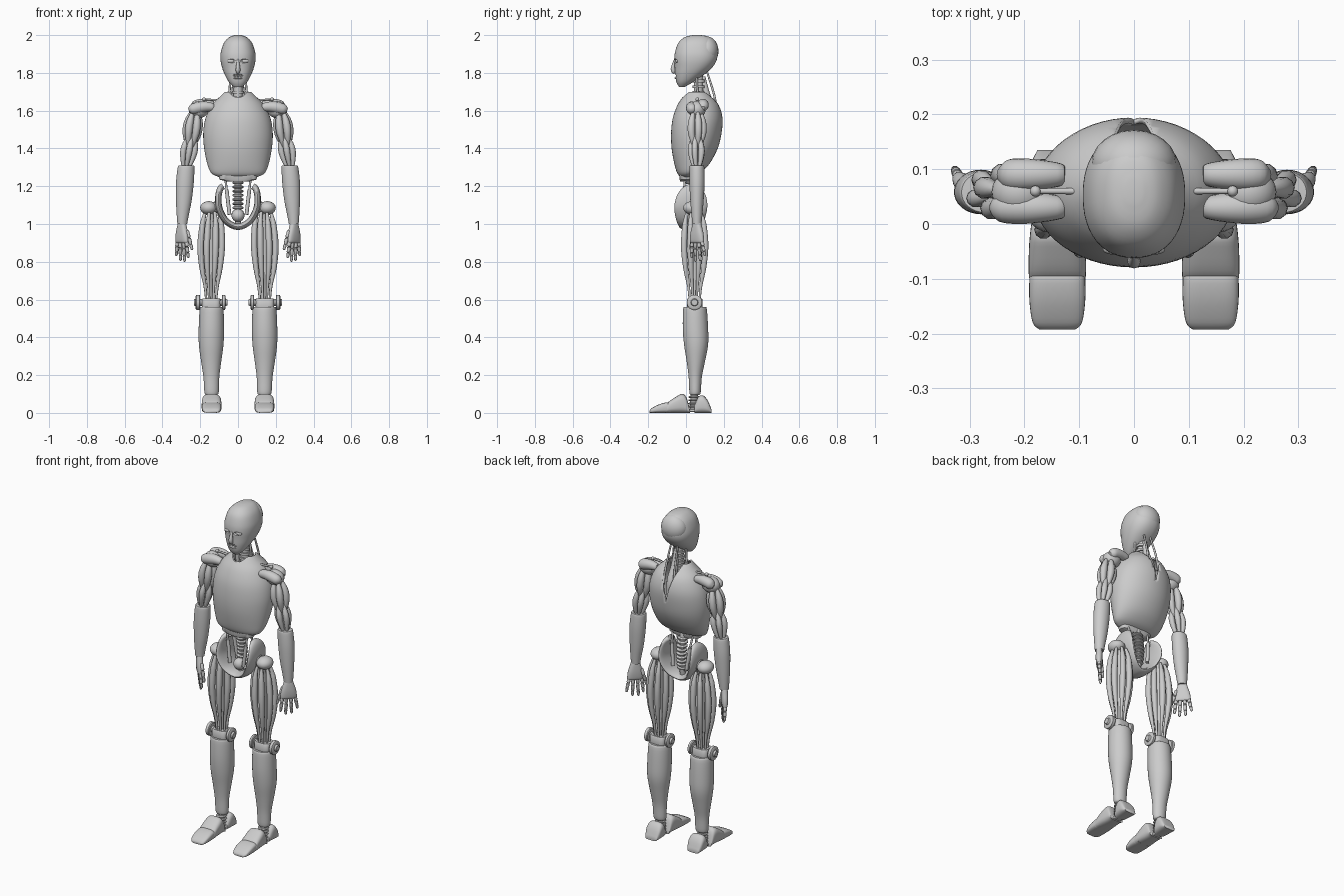
import bpy, bmesh, math
from mathutils import Vector, Matrix


def finish(bm, name, mirror=False):
    bmesh.ops.recalc_face_normals(bm, faces=bm.faces)
    me = bpy.data.meshes.new(name)
    bm.to_mesh(me)
    bm.free()
    ob = bpy.data.objects.new(name, me)
    bpy.context.collection.objects.link(ob)
    if mirror:
        ob.modifiers.new("mirror", 'MIRROR').use_mirror_merge = False
    return ob


def spline(rows, k):
    """Catmull-Rom interpolation of tuples, k steps per span."""
    if k < 2:
        return rows
    out = []
    for i in range(len(rows) - 1):
        a, b, c, d = rows[max(i - 1, 0)], rows[i], rows[i + 1], rows[min(i + 2, len(rows) - 1)]
        for j in range(k):
            t = j / k
            out.append(tuple(.5 * (2 * q + (r - p) * t + (2 * p - 5 * q + 4 * r - s) * t * t
                             + (3 * q - p - 3 * r + s) * t ** 3) for p, q, r, s in zip(a, b, c, d)))
    return out + [rows[-1]]


def skin(name, rings, mirror=False, caps=(True, True)):
    bm = bmesh.new()
    vs = [[bm.verts.new(p) for p in r] for r in rings]
    n = len(vs[0])
    for a, b in zip(vs, vs[1:]):
        for i in range(n):
            bm.faces.new((a[i], a[(i + 1) % n], b[(i + 1) % n], b[i]))
    for ring, cap in zip((vs[0], vs[-1]), caps):
        if cap:
            bm.faces.new(ring)
    return finish(bm, name, mirror)


def loft(name, rows, mirror=False, p=2.0, n=32, k=4, axis='z', caps=(True, True), turn=None):
    """rows: (position, centre x, half width, low, high) along z or y."""
    rings = []
    for t, cx, hw, lo, hi in spline(rows, k):
        ring = []
        for i in range(n):
            a = 2 * math.pi * i / n
            c, s = math.cos(a), math.sin(a)
            x = cx + hw * math.copysign(abs(c) ** (2 / p), c)
            d = (lo + hi) / 2 + (hi - lo) / 2 * math.copysign(abs(s) ** (2 / p), s)
            v = Vector((x, d, t) if axis == 'z' else (x, t, d))
            ring.append(turn @ v if turn else v)
        rings.append(ring)
    return skin(name, rings, mirror, caps)


def tube(name, rows, mirror=False, n=12, k=1):
    """rows: (x, y, z, radius)."""
    rows = spline(rows, k)
    pts = [Vector(r[:3]) for r in rows]
    d = (pts[-1] - pts[0]).normalized()
    ref = Vector((0, 1, 0)) if abs(d.y) < .8 else Vector((1, 0, 0))
    rings = []
    for i, q in enumerate(pts):
        t = (pts[min(i + 1, len(pts) - 1)] - pts[max(i - 1, 0)]).normalized()
        u = t.cross(ref).normalized()
        v = t.cross(u)
        rings.append([q + rows[i][3] * (u * math.cos(2 * math.pi * j / n) + v * math.sin(2 * math.pi * j / n))
                      for j in range(n)])
    return skin(name, rings, mirror)


def ball(name, loc, size, mirror=False):
    bm = bmesh.new()
    bmesh.ops.create_uvsphere(bm, u_segments=24, v_segments=14, radius=1,
                              matrix=Matrix.Translation(loc) @ Matrix.Diagonal((*size, 1)))
    return finish(bm, name, mirror)


def cut(ob, cutter):
    m = ob.modifiers.new("cut", 'BOOLEAN')
    m.operation, m.object = 'DIFFERENCE', cutter
    cutter.hide_render = True
    cutter.display_type = 'WIRE'


# Head with eye sockets, mouth, nose, brow, ears of the skull cap
head = loft("head", [(2.0, 0, .015, .04, .08), (1.99, 0, .045, -.005, .125), (1.96, 0, .074, -.04, .15),
                     (1.91, 0, .091, -.058, .165), (1.87, 0, .093, -.062, .163), (1.83, 0, .085, -.06, .14),
                     (1.79, 0, .07, -.058, .095), (1.75, 0, .047, -.05, .035), (1.725, 0, .022, -.036, -.008)],
            p=2.25, n=48)
cut(head, ball("eye_cutter", (.037, -.062, 1.863), (.024, .014, .012), True))
cut(head, ball("mouth_cutter", (0, -.06, 1.785), (.032, .014, .008)))
ball("eye", (.037, -.046, 1.863), (.02, .01, .011), True)
for i in range(6):
    ball("tooth", (-.0225 + .009 * i, -.048, 1.785), (.004, .006, .007))
tube("nose", [(0, -.058, 1.875, .004), (0, -.064, 1.85, .008), (0, -.069, 1.822, .012), (0, -.064, 1.805, .011),
              (0, -.056, 1.802, .004)], k=3)
ball("lower_lip", (0, -.052, 1.772), (.024, .009, .005))
ball("skull_cap", (0, .11, 1.915), (.078, .062, .078))

# Neck column, pistons and rear cables
tube("neck_column", [(0, .07, 1.55, .026), (0, .065, 1.8, .024)])
for i in range(6):
    z = 1.6 + .03 * i
    tube("neck_ring", [(0, .068, z, .033), (0, .068, z + .014, .033)], n=20)
tube("neck_piston", [(.047, .065, 1.6, .011), (.045, .06, 1.7, .011), (.045, .06, 1.7, .006), (.038, .055, 1.81, .006)], True)
tube("neck_cable", [(.034, .165, 1.58, .006), (.03, .15, 1.68, .006), (.022, .11, 1.81, .005)], True, k=4)
tube("upper_spine", [(0, .15, 1.52, .02), (0, .14, 1.6, .025), (0, .11, 1.68, .02), (0, .09, 1.78, .012)], k=4)

# Chest shell with dipped collar and V notch in the back
chest = loft("chest", [(1.25, 0, .105, -.03, .035), (1.27, 0, .142, -.047, .075), (1.32, 0, .163, -.062, .125),
                       (1.40, 0, .179, -.076, .168), (1.48, 0, .184, -.079, .188), (1.56, 0, .172, -.07, .194),
                       (1.63, 0, .138, -.045, .176), (1.675, 0, .095, -.015, .14), (1.70, 0, .07, .005, .112)],
             n=56, caps=(True, False))
shell = chest.modifiers.new("shell", 'SOLIDIFY')
shell.thickness, shell.offset = .01, -1
cut(chest, tube("collar_cutter", [(0, -.2, 1.72, .05), (0, .3, 1.72, .05)], n=32))
cut(chest, skin("notch_cutter", [[(0, y, 1.5), (.055, y, 1.72), (-.055, y, 1.72)] for y in (.085, .3)]))
loft("chest_base", [(1.225, 0, .06, -.03, .035), (1.235, 0, .098, -.034, .04), (1.265, 0, .105, -.036, .045)], p=3, k=1)

# Waist spine and pistons
tube("spine", [(0, .025, 1.25, .018), (0, .04, 1.12, .018), (0, .03, 1.0, .016)], k=3)
for i in range(9):
    z, y = 1.225 - .022 * i, .028 + .014 * math.sin(math.pi * i / 9)
    tube("vertebra", [(0, y, z, .024), (0, y, z - .004, .03), (0, y, z - .01, .03), (0, y, z - .014, .024)], n=20)
ball("pelvis_ball", (0, .015, 1.045), (.034, .034, .034))
for y in (-.012, .06):
    tube("waist_piston", [(.068, y * .5, 1.25, .006), (.06, y * .8, 1.18, .006), (.06, y * .8, 1.18, .01),
                          (.045, y, 1.05, .01)], True)

# Pelvis saddle: a U-shaped band, wide at the wings and narrow in the middle
half = [(-.078, 1.2, .005, .055), (-.095, 1.185, -.025, .085), (-.104, 1.14, -.052, .108),
        (-.098, 1.08, -.062, .112), (-.062, 1.015, -.05, .095), (0, .985, -.036, .075)]
band = spline(half + [(-x, z, a, b) for x, z, a, b in half[-2::-1]], 4)
rings = []
for i, (x, z, a, b) in enumerate(band):
    q, r = band[max(i - 1, 0)], band[min(i + 1, len(band) - 1)]
    nx, nz = Vector((r[1] - q[1], q[0] - r[0])).normalized()
    rings.append([(x + nx * .017 * math.cos(t), (a + b) / 2 + (b - a) / 2 * math.sin(t), z + nz * .017 * math.cos(t))
                  for t in [2 * math.pi * j / 24 for j in range(24)]])
skin("pelvis_saddle", rings)

# Hips
ball("hip_joint", (.155, .035, 1.085), (.045, .05, .036), True)
tube("hip_axle", [(.09, .035, 1.09, .035), (.125, .035, 1.088, .03)], True, n=24)


def strands(name, axis, count, phase=0):
    """Bundle of muscle strands; axis: (x, y, z, ring radius, strand radius)."""
    for i in range(count):
        a = phase + 2 * math.pi * i / count
        tube(name, [(x + R * math.cos(a), y + R * math.sin(a), z, r) for x, y, z, R, r in axis], True, n=10, k=4)


# Thighs
strands("thigh_strand", [(.138, .042, 1.065, .038, .008), (.138, .044, 1.02, .05, .012), (.139, .045, .98, .055, .016),
                         (.142, .046, .88, .061, .017), (.143, .046, .77, .052, .014), (.142, .046, .67, .035, .008),
                         (.142, .046, .59, .028, .006)], 8, math.pi / 8)
tube("thigh_core", [(.14, .04, 1.07, .03), (.14, .045, 1.0, .016), (.142, .045, .6, .014)], True)

# Knees
loft("knee_block", [(.54, .142, .045, .01, .085), (.55, .142, .049, .006, .088), (.6, .142, .049, .006, .088),
                    (.606, .142, .045, .01, .084)], True, p=3.5, k=1)
for x0, x1 in ((.2, .224), (.086, .066)):
    s = math.copysign(1, x1 - x0)
    tube("knee_disc", [(x0 - .02 * s, .045, .585, .018), (x0, .045, .585, .018), (x0, .045, .585, .036),
                       (x0 + .004 * s, .045, .585, .04), (x1 - .004 * s, .045, .585, .04), (x1, .045, .585, .034),
                       (x1, .045, .585, .02), (x1 + .01 * s, .045, .585, .016)], True, n=28)

# Shins
loft("shin", [(.56, .14, .055, -.008, .1), (.55, .14, .063, -.015, .11), (.45, .141, .067, -.017, .117),
              (.36, .142, .065, -.01, .117), (.27, .142, .053, .004, .1), (.19, .141, .042, .014, .084),
              (.11, .14, .038, .018, .078), (.095, .14, .03, .024, .07)], True)

# Ankles and feet
tube("ankle_post", [(.14, .045, .11, .02), (.14, .04, .02, .02)], True)
for i in range(4):
    z = .028 + .017 * i
    tube("ankle_coil", [(.14, .042, z, .026), (.14, .042, z + .005, .03), (.14, .042, z + .01, .026)], True, n=20)
loft("sole_bar", [(-.01, .14, .025, .004, .02), (.08, .14, .025, .004, .02)], True, p=4, axis='y', k=1)
loft("toe", [(-.193, .14, .032, 0, .012), (-.18, .14, .045, 0, .026), (-.14, .14, .051, 0, .046),
             (-.1, .14, .051, 0, .056), (-.082, .14, .049, 0, .05)], True, p=3.5, axis='y')
loft("midfoot", [(-.112, .14, .046, 0, .022), (-.095, .14, .052, 0, .056), (-.05, .14, .052, 0, .087),
                 (-.02, .14, .05, 0, .1), (.002, .14, .047, 0, .082), (.02, .14, .042, 0, .02)], True, p=3.2, axis='y')
loft("heel", [(.045, .14, .036, 0, .04), (.065, .14, .045, 0, .084), (.09, .14, .048, 0, .092),
              (.115, .14, .046, 0, .066), (.135, .14, .036, 0, .018)], True, p=3.2, axis='y')

# Shoulders: two clamp lobes, a ball and a link rod
for y, z, x in ((.09, 1.632, .232), (.03, 1.618, .245)):
    tube("shoulder_lobe", [(.125, y, z, .01), (.132, y, z, .02), (.17, y, z + .003, .027), (.21, y, z - .002, .03),
                           (x, y, z - .012, .026), (x + .015, y, z - .018, .01)], True, n=20, k=3)
ball("shoulder_ball", (.208, .058, 1.605), (.052, .046, .045), True)
tube("shoulder_rod", [(.1, .06, 1.655, .006), (.18, .06, 1.66, .005)], True)
ball("shoulder_pin", (.18, .06, 1.66), (.01, .01, .01), True)

# Upper arms: two overlapping bundles
strands("upper_arm_strand", [(.228, .056, 1.595, .02, .008), (.236, .056, 1.54, .032, .019), (.243, .056, 1.48, .033, .019),
                             (.252, .056, 1.41, .018, .008)], 5, .3)
strands("lower_arm_strand", [(.245, .056, 1.47, .016, .008), (.256, .057, 1.41, .03, .016), (.264, .058, 1.36, .029, .015),
                             (.276, .058, 1.29, .014, .007)], 5, .9)
tube("arm_core", [(.225, .056, 1.6, .02), (.276, .058, 1.28, .016)], True)

# Forearms
loft("forearm", [(1.31, .274, .038, .024, .092), (1.3, .275, .044, .019, .097), (1.22, .281, .047, .018, .099),
                 (1.12, .287, .041, .023, .093), (1.04, .293, .031, .03, .086), (1.0, .295, .026, .034, .082)], True)

# Hands, turned so that the palm lies diagonally
c = Vector((.297, .058, 0))
turn = Matrix.Translation(c) @ Matrix.Rotation(math.radians(48), 4, 'Z')
loft("palm", [(1.005, 0, .024, -.016, .016), (.985, 0, .03, -.018, .018), (.945, 0, .042, -.019, .019),
              (.91, 0, .046, -.016, .016), (.9, 0, .042, -.01, .01)], True, p=2.6, n=24, turn=turn)


def finger(name, a, b):
    a, b = turn @ Vector(a), turn @ Vector(b)
    shape = [(0, .008), (.04, .01), (.34, .01), (.38, .006), (.42, .01), (.68, .009), (.71, .006),
             (.74, .009), (.95, .007), (1, .003)]
    tube(name, [(*a.lerp(b, t), r) for t, r in shape], True, n=10)


for u0, u1, z in ((-.034, -.044, .82), (-.011, -.016, .8), (.012, .018, .805), (.034, .052, .83)):
    finger("finger", (u0, 0, .915), (u1, .006, z))
finger("thumb", (-.032, .008, .965), (-.062, .018, .862))

# Smooth shading with sharp edges kept
bpy.ops.object.select_all(action='SELECT')
bpy.context.view_layer.objects.active = head
bpy.ops.object.shade_smooth_by_angle(angle=math.radians(40))
